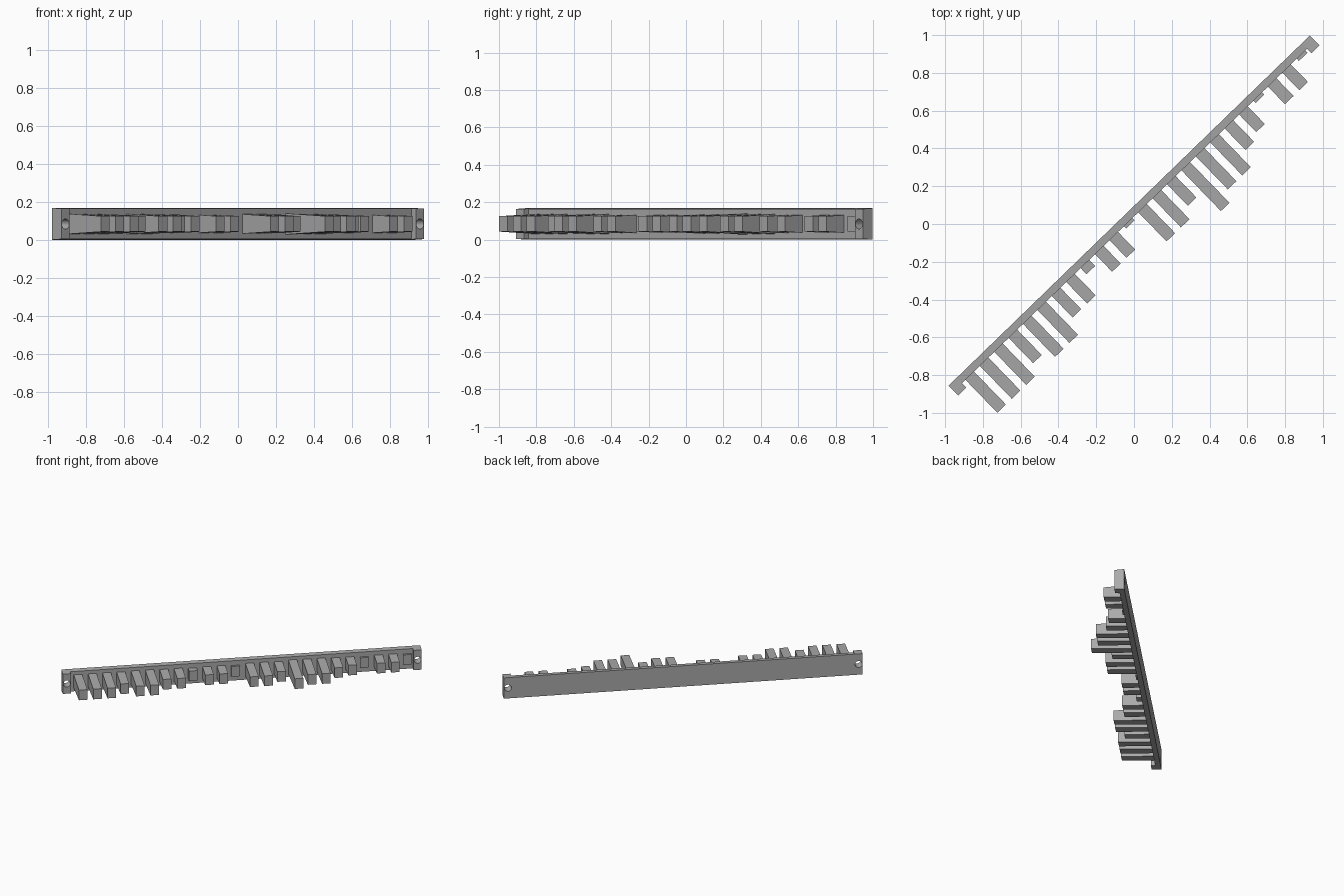
import bpy, bmesh, math
from mathutils import Matrix, Vector

cube = bpy.data.objects.get("Cube")
if cube:
    bpy.data.objects.remove(cube, do_unlink=True)

HEIGHT, LENGTH = 0.168, 2.664
BAR_DEPTH, TAB_DEPTH, TAB_WIDTH = 0.04, 0.073, 0.06
MID = HEIGHT / 2

# Local frame: x runs along the bar, -y points outwards to the teeth
PLACE = Matrix.Translation((-0.982, -0.856, 0)) @ Matrix.Rotation(math.radians(44.1), 4, 'Z')

grey = bpy.data.materials.new("plain_grey")
grey.use_nodes = True
COLOUR = (0.4, 0.4, 0.4, 1)
grey.diffuse_color = COLOUR
grey.node_tree.nodes["Principled BSDF"].inputs["Base Color"].default_value = COLOUR


def make_block(name, x0, x1, t0, t1, back_half, front_half):
    """Block from depth t0 to t1 whose height may taper towards the front."""
    bm = bmesh.new()
    bmesh.ops.create_cube(bm, size=1)
    for v in bm.verts:
        front = v.co.y < 0
        half = front_half if front else back_half
        v.co = Vector((x1 if v.co.x > 0 else x0,
                       -t1 if front else -t0,
                       MID + math.copysign(half, v.co.z)))
    mesh = bpy.data.meshes.new(name)
    bm.to_mesh(mesh)
    bm.free()
    mesh.materials.append(grey)
    obj = bpy.data.objects.new(name, mesh)
    obj.matrix_world = PLACE
    bpy.context.collection.objects.link(obj)
    return obj


def drill(obj, x):
    """Cut a round screw hole straight through a part."""
    bpy.ops.mesh.primitive_cylinder_add(vertices=24, radius=0.027, depth=0.4)
    cutter = bpy.context.object
    cutter.name = "hole_cutter"
    cutter.matrix_world = (PLACE @ Matrix.Translation((x, -0.03, MID))
                           @ Matrix.Rotation(math.pi / 2, 4, 'X'))
    cutter.data.materials.append(grey)
    cutter.hide_render = True
    bpy.context.view_layer.update()
    mod = obj.modifiers.new("screw_hole", 'BOOLEAN')
    mod.object = cutter
    mod.solver = 'EXACT'
    bpy.ops.object.select_all(action='DESELECT')
    bpy.context.view_layer.objects.active = obj
    obj.select_set(True)
    bpy.ops.object.modifier_apply(modifier=mod.name)
    bpy.data.objects.remove(cutter, do_unlink=True)


# Backing bar between the two end tabs
make_block("backing_bar", TAB_WIDTH, LENGTH - TAB_WIDTH, 0, BAR_DEPTH, MID, MID - 0.004)

# Thicker end tabs with a screw hole each
for name, x in (("right_end_tab", 0), ("left_end_tab", LENGTH - TAB_WIDTH)):
    tab = make_block(name, x, x + TAB_WIDTH, 0, TAB_DEPTH, MID, MID - 0.004)
    drill(tab, x + TAB_WIDTH / 2)

# Row of teeth, each a whole number of depth steps long
STEPS = [10, 10, 10, 8, 10, 10, 7, 7, 3, 6, 6, 2,
         9, 9, 7, 12, 10, 10, 7, 6, 2, 6, 6, 2]
STEP, FIRST, PITCH, WIDTH = 0.0283, 0.086, 0.1062, 0.063
for i, steps in enumerate(STEPS):
    x = FIRST + i * PITCH
    tip = steps * STEP
    flare = 0.05 * (tip - BAR_DEPTH)
    make_block(f"tooth_{i + 1}", x, x + WIDTH, BAR_DEPTH - 0.005, tip, 0.041 + flare, 0.041)
